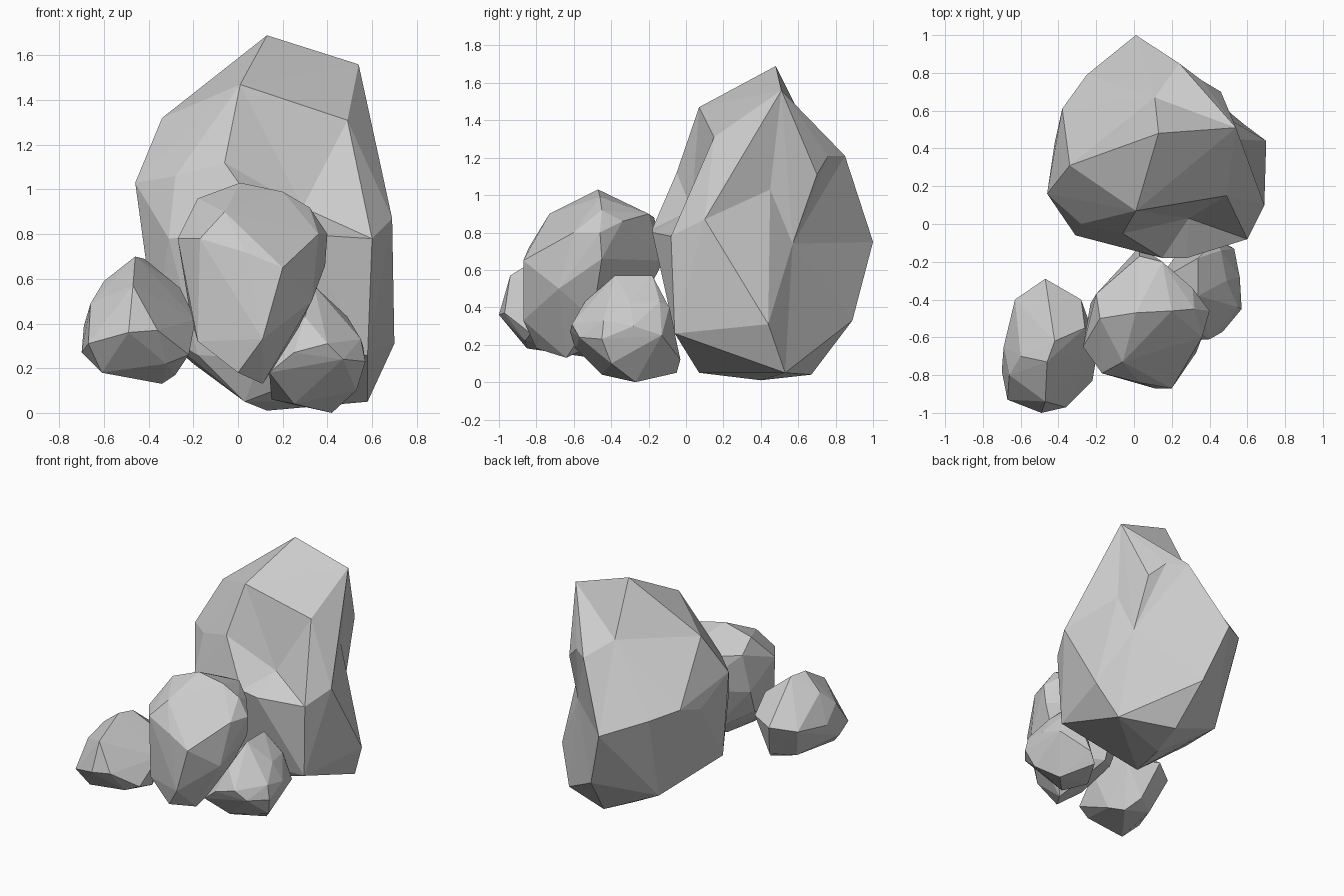
import bpy, bmesh
from mathutils import Vector


def rock(name, corners, dents=()):
    """Faceted boulder: convex hull of its corner points, then some corners pushed inward."""
    bm = bmesh.new()
    for c in corners:
        bm.verts.new(c)
    bmesh.ops.convex_hull(bm, input=bm.verts[:])
    junk = [v for v in bm.verts if not v.link_faces]
    bmesh.ops.delete(bm, geom=junk, context='VERTS')
    for src, dst in dents:
        v = min(bm.verts, key=lambda v: (v.co - Vector(src)).length)
        if (v.co - Vector(src)).length < .001:
            v.co = dst
    bmesh.ops.recalc_face_normals(bm, faces=bm.faces[:])
    mesh = bpy.data.meshes.new(name)
    bm.to_mesh(mesh)
    bm.free()
    obj = bpy.data.objects.new(name, mesh)
    bpy.context.collection.objects.link(obj)
    return obj


# tall boulder at the back: notched right side, hollow upper back, shelf on the front
rock("tall_boulder", [
    (.13, .48, 1.69), (.54, .51, 1.56), (.01, .07, 1.47), (.49, .15, 1.31),
    (-.34, .31, 1.32), (-.46, .16, 1.03), (-.28, 0, 1.06), (-.06, -.05, 1.12),
    (.69, .10, .87), (.60, -.08, .78), (.15, -.18, .82), (.28, -.18, .80),
    (-.31, -.06, .78), (.67, .46, 1.03), (.46, .70, 1.11), (.36, .76, 1.21),
    (.24, .85, 1.21), (.12, .67, 1.52), (.01, 1.0, .75), (-.25, .79, .85),
    (-.38, .61, .90), (-.42, .43, .85), (-.37, .10, .37), (-.20, .60, .22),
    (.15, .89, .33), (.70, .44, .31), (.58, .53, .05), (.20, .67, .04),
    (.13, .40, .01), (.58, -.06, .26), (.03, .07, .05), (-.18, .02, .26),
    (.10, -.04, .24), (.33, -.14, .99), (.62, .64, .74)],
    dents=[((.67, .46, 1.03), (.52, .45, 1.03)),
           ((.12, .67, 1.52), (.11, .67, 1.31)),
           ((.33, -.14, .99), (.29, .03, .92)),
           ((.62, .64, .74), (.48, .57, .74))])

# middle boulder in front
rock("middle_boulder", [
    (.01, -.47, 1.03), (.20, -.46, .99), (-.18, -.50, .96), (-.06, -.73, .90),
    (-.27, -.65, .78), (.32, -.45, .92), (.40, -.46, .80), (.39, -.45, .66),
    (.31, -.34, .86), (.15, -.20, .90), (.03, -.12, .65), (.03, -.17, .88),
    (-.20, -.37, .88), (.20, -.87, .65), (-.17, -.79, .78), (.03, -.84, .72),
    (.11, -.87, .33), (-.18, -.76, .32), (.33, -.68, .50), (.36, -.60, .80),
    (.11, -.64, .13), (0, -.80, .18), (.25, -.50, .34), (0, -.30, .30),
    (-.21, -.50, .42), (-.23, -.42, .60)])

# small boulder on the left
rock("left_boulder", [
    (-.46, -.73, .70), (-.42, -.62, .69), (-.60, -.70, .59), (-.47, -.94, .57),
    (-.66, -.80, .49), (-.69, -.65, .39), (-.70, -.78, .27), (-.67, -.93, .31),
    (-.49, -1.0, .36), (-.36, -.97, .37), (-.61, -.85, .18), (-.34, -.50, .13),
    (-.28, -.60, .17), (-.22, -.83, .26), (-.19, -.65, .42), (-.26, -.55, .56),
    (-.28, -.40, .45), (-.47, -.29, .45), (-.63, -.40, .42), (-.55, -.50, .19),
    (-.40, -.40, .20), (-.32, -.86, .22)])

# small boulder on the right
rock("right_boulder", [
    (.34, -.38, .57), (.34, -.18, .57), (.30, -.54, .43), (.49, -.30, .43),
    (.46, -.14, .43), (.25, -.62, .27), (.40, -.61, .31), (.47, -.57, .24),
    (.55, -.44, .33), (.57, -.45, .23), (.56, -.28, .30), (.53, -.40, .10),
    (.42, -.27, 0), (.25, -.45, .04), (.14, -.59, .18), (.15, -.30, .06),
    (.53, -.13, .25), (.30, -.05, .05), (.35, -.03, .12), (.43, -.09, .40),
    (.13, -.30, .35)])
